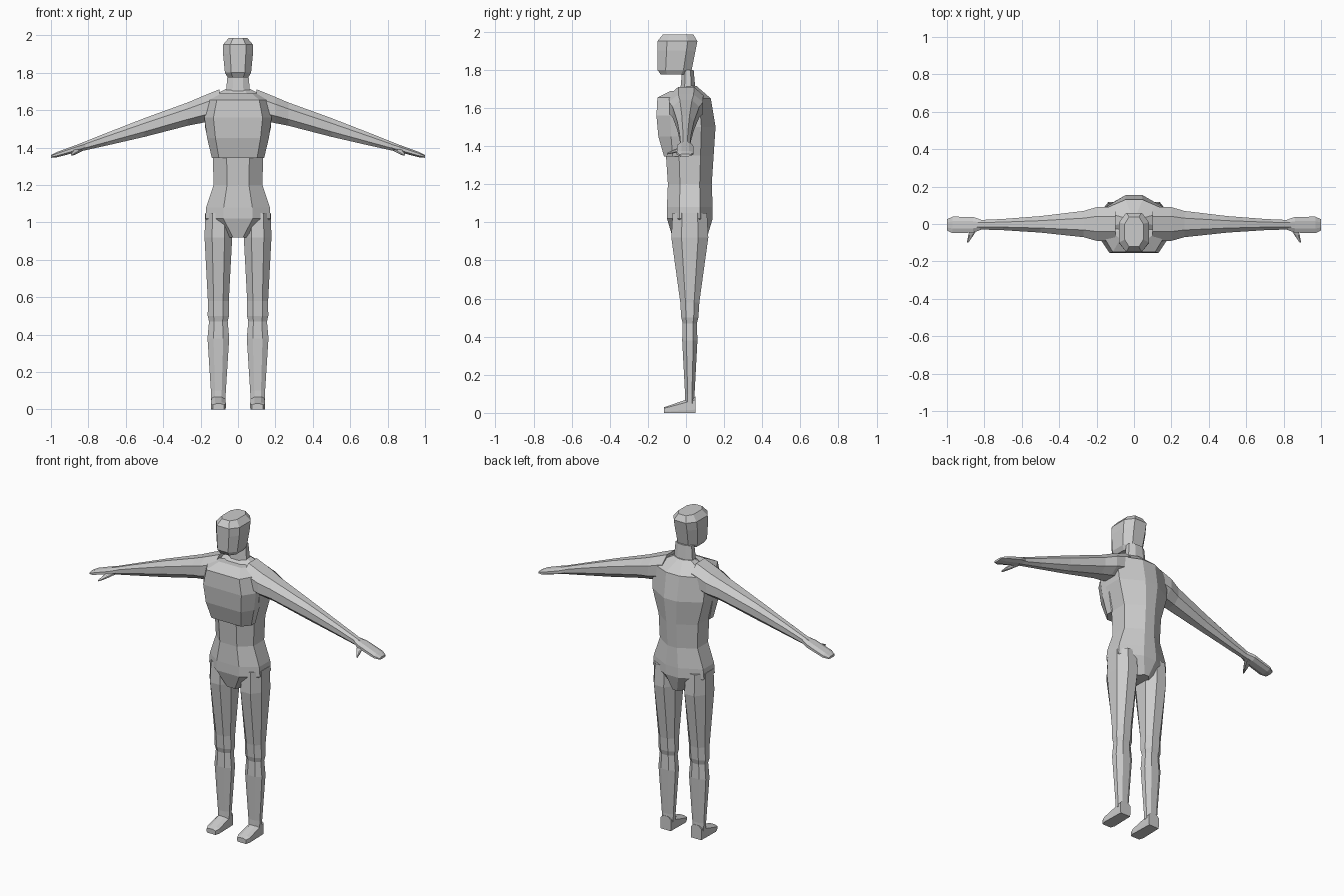
import bpy, bmesh
from mathutils import Vector

if "Cube" in bpy.data.objects:
    bpy.data.objects.remove(bpy.data.objects["Cube"], do_unlink=True)

grey = bpy.data.materials.new("light grey")
grey.use_nodes = True
COLOUR = (0.6, 0.6, 0.6, 1)
grey.diffuse_color = COLOUR
grey.node_tree.nodes["Principled BSDF"].inputs["Base Color"].default_value = COLOUR


def octagon(half_a, half_b, low, high, corner):
    """Box outline with cut corners; low and high are the widths left on the b sides."""
    half_low, half_high, flat = half_a * low, half_a * high, half_b * corner
    right = [(half_low, -half_b), (half_a, -flat), (half_a, flat), (half_high, half_b)]
    return right + [(-a, b) for a, b in reversed(right)]


def loft(name, start, end, rings, low=0.45, high=0.45, corner=0.45, side=1):
    """Skin octagons (position, half width, half depth) centred on a straight limb line."""
    start, line = Vector(start), Vector(end) - Vector(start)
    along = max(range(3), key=lambda n: abs(line[n]))
    across, up = [n for n in range(3) if n != along]
    bm = bmesh.new()
    loops = []
    for position, half_a, half_b in rings:
        centre = start + line * ((position - start[along]) / line[along])
        loop = []
        for a, b in octagon(half_a, half_b, low, high, corner):
            point = centre.copy()
            point[across] += a
            point[up] += b
            point.x *= side
            loop.append(bm.verts.new(point))
        loops.append(loop)

    # Side walls, then end caps
    for lower, upper in zip(loops, loops[1:]):
        for i in range(len(lower)):
            bm.faces.new((lower[i - 1], lower[i], upper[i], upper[i - 1]))
    bm.faces.new(loops[0])
    bm.faces.new(loops[-1])
    bmesh.ops.recalc_face_normals(bm, faces=bm.faces)

    mesh = bpy.data.meshes.new(name)
    bm.to_mesh(mesh)
    bm.free()
    mesh.materials.append(grey)
    bpy.context.collection.objects.link(bpy.data.objects.new(name, mesh))


# Torso with a narrow ridge down the back
loft("torso", (0, 0.02, 0), (0, 0.02, 2), [
    (0.92, 0.06, 0.09), (1.02, 0.175, 0.12), (1.08, 0.17, 0.12),
    (1.2, 0.13, 0.115), (1.35, 0.135, 0.125), (1.5, 0.175, 0.135),
    (1.65, 0.185, 0.11), (1.715, 0.06, 0.035)], high=0.25)

# Chest slab overhanging the waist
loft("chest", (0, -0.05, 0), (0, -0.05, 2), [
    (1.345, 0.14, 0.065), (1.45, 0.165, 0.095), (1.56, 0.18, 0.105),
    (1.655, 0.155, 0.1), (1.69, 0.1, 0.03)], low=0.73, corner=0.3)

# Neck and head
loft("neck", (0, 0.01, 0), (0, 0.01, 2), [(1.69, 0.065, 0.04), (1.8, 0.055, 0.03)])
loft("head", (0, -0.06, 1.8), (0, -0.04, 2), [
    (1.775, 0.055, 0.07), (1.8, 0.07, 0.09), (1.9, 0.08, 0.1),
    (1.95, 0.08, 0.105), (1.985, 0.05, 0.08)], low=0.52, high=0.52, corner=0.52)

# Limbs, built once for each side; arm and hand share one sloping line
SHOULDER, FINGERTIP = (0.2, 0, 1.6), (1, -0.005, 1.352)
for word, side in (("left", 1), ("right", -1)):
    loft(word + "_arm", SHOULDER, FINGERTIP, [
        (0.1, 0.09, 0.08), (0.2, 0.09, 0.07), (0.27, 0.07, 0.062),
        (0.5, 0.044, 0.05), (0.7, 0.03, 0.034), (0.86, 0.024, 0.02)], side=side)
    loft(word + "_hand", SHOULDER, FINGERTIP, [
        (0.81, 0.024, 0.02), (0.86, 0.042, 0.02), (0.97, 0.044, 0.014),
        (1, 0.03, 0.007)], side=side)
    loft(word + "_thumb", (0.85, -0.01, 1.39), (0.89, -0.1, 1.36), [
        (-0.01, 0.022, 0.013), (-0.06, 0.014, 0.01), (-0.1, 0.004, 0.004)], side=side)
    loft(word + "_leg", (0.105, 0.02, 0), (0.105, 0.02, 1), [
        (0.05, 0.038, 0.027), (0.1, 0.04, 0.025), (0.38, 0.058, 0.04),
        (0.47, 0.05, 0.037), (0.5, 0.057, 0.045), (0.58, 0.056, 0.05),
        (0.92, 0.074, 0.097), (1.05, 0.07, 0.09)], side=side)
    # Wedge foot with a flat sole
    loft(word + "_foot", (0.105, -0.115, 0.015), (0.105, 0.05, 0.043), [
        (-0.115, 0.03, 0.015), (-0.09, 0.04, 0.019), (0.05, 0.036, 0.043)],
        low=0.95, corner=0.6, side=side)
